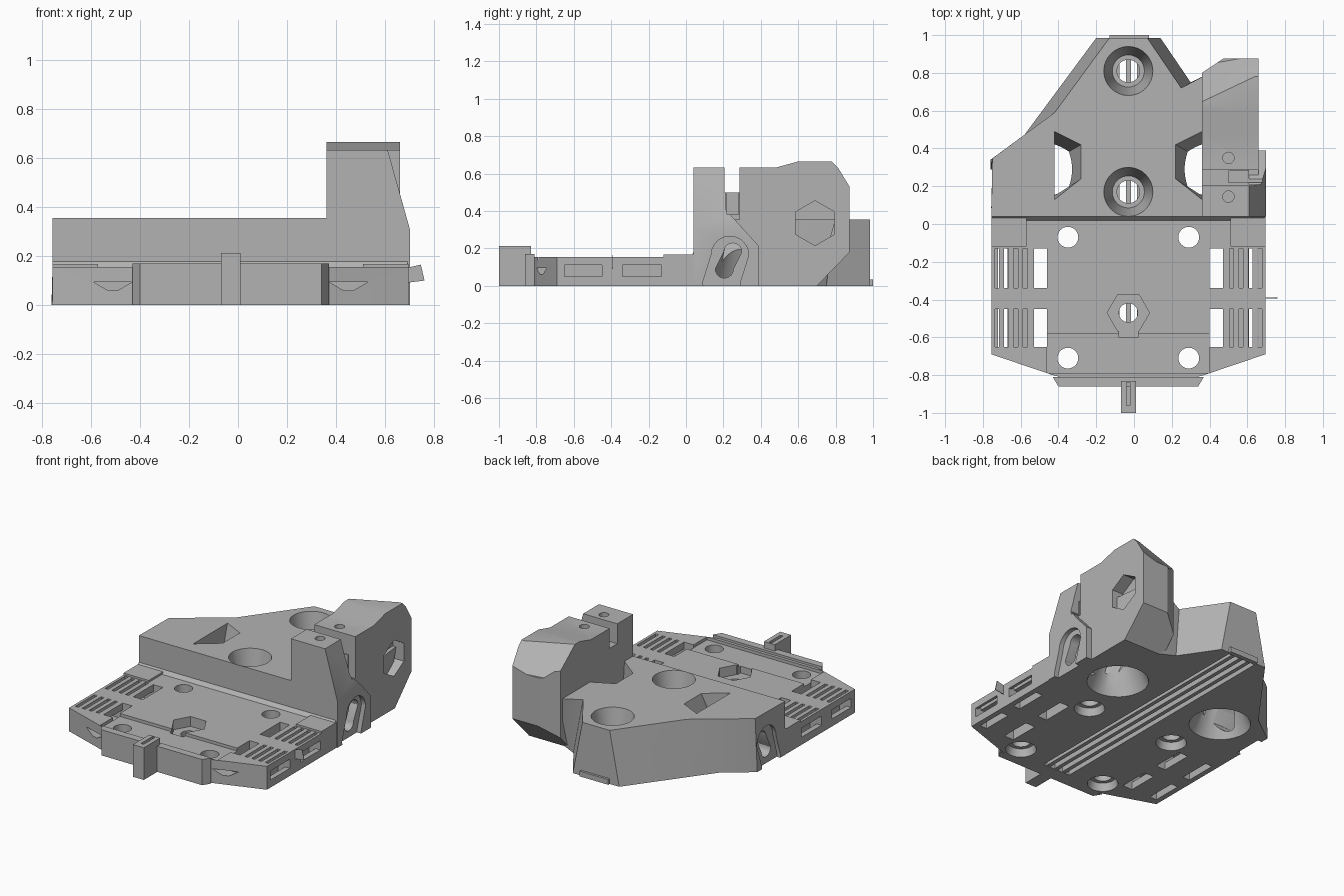
import bpy, bmesh
from math import sin, cos, pi, radians

cube = bpy.data.objects.get("Cube")
if cube:
    bpy.data.objects.remove(cube, do_unlink=True)

grey = bpy.data.materials.new("plain grey")
grey.use_nodes = True
GREY = (0.45, 0.45, 0.45, 1)
grey.diffuse_color = GREY
grey.node_tree.nodes["Principled BSDF"].inputs["Base Color"].default_value = GREY

CX = -0.03                      # symmetry line of the carriage
CLIP_ROWS = [(-0.65, -0.45), (-0.34, -0.13)]


def side(s, u):
    return CX + s * u


def loft(name, low, high, h0, h1, axis="z"):
    """Solid between two outlines with equal point counts."""
    place = {"z": lambda a, b, h: (a, b, h),
             "x": lambda a, b, h: (h, a, b),
             "y": lambda a, b, h: (a, h, b)}[axis]
    bm = bmesh.new()
    lo = [bm.verts.new(place(a, b, h0)) for a, b in low]
    hi = [bm.verts.new(place(a, b, h1)) for a, b in high]
    bm.faces.new(lo)
    bm.faces.new(hi)
    n = len(lo)
    for i in range(n):
        j = (i + 1) % n
        bm.faces.new((lo[i], lo[j], hi[j], hi[i]))
    bmesh.ops.recalc_face_normals(bm, faces=bm.faces)
    mesh = bpy.data.meshes.new(name)
    bm.to_mesh(mesh)
    bm.free()
    ob = bpy.data.objects.new(name, mesh)
    bpy.context.collection.objects.link(ob)
    mesh.materials.append(grey)
    return ob


def prism(name, pts, h0, h1, axis="z"):
    return loft(name, pts, pts, h0, h1, axis)


def box(name, x0, x1, y0, y1, z0, z1):
    return prism(name, [(x0, y0), (x1, y0), (x1, y1), (x0, y1)], z0, z1)


def ring(x, y, r, n=32, turn=0.0):
    return [(x + r * cos(turn + 2 * pi * i / n), y + r * sin(turn + 2 * pi * i / n))
            for i in range(n)]


def obround(a, b, r, n=12):
    """Rounded slot outline, upper end at b."""
    arc = [(b[0] + r * cos(pi * i / n), b[1] + r * sin(pi * i / n)) for i in range(n + 1)]
    return arc + [(a[0] - r * cos(pi * i / n), a[1] - r * sin(pi * i / n)) for i in range(n + 1)]


def cut(targets, cutter):
    for ob in targets:
        mod = ob.modifiers.new("cut", "BOOLEAN")
        mod.operation = "DIFFERENCE"
        mod.solver = "EXACT"
        mod.object = cutter
        bpy.context.view_layer.objects.active = ob
        bpy.ops.object.modifier_apply(modifier=mod.name)
    bpy.data.objects.remove(cutter, do_unlink=True)


# Front plate
half = [(0.36, -0.81), (0.40, -0.80), (0.725, -0.69), (0.725, 0.04)]
plate = prism("front_plate", [(side(1, u), y) for u, y in half]
              + [(side(-1, u), y) for u, y in reversed(half)], 0, 0.155)
lip = prism("front_lip", [(-0.43, -0.81), (-0.40, -0.86), (0.34, -0.86), (0.37, -0.81)], 0, 0.17)

# Rear block with leaning rear flanks
low = [(-0.755, 0.04), (-0.76, 0.34), (-0.58, 0.472), (-0.20, 0.985), (0.14, 0.985),
       (0.30, 0.75), (0.40, 0.70), (0.60, 0.70), (0.66, 0.30), (0.66, 0.04)]
high = [(-0.755, 0.04), (-0.75, 0.347), (-0.42, 0.59), (-0.13, 0.985), (0.07, 0.985),
        (0.25, 0.72), (0.40, 0.80), (0.60, 0.80), (0.66, 0.30), (0.66, 0.04)]
rear = loft("rear_block", low, high, 0, 0.355)
box("rear_lip", -0.13, 0.08, 0.97, 1.0, 0, 0.035)
prism("block_foot", [(0.015, 0.15), (0.05, 0.15), (0.05, 0.19)], -0.755, 0.69, "x")

# Tower on the left rear, its corner planed away
tower = prism("tower", [(0.285, 0), (0.70, 0), (0.875, 0.18), (0.875, 0.57), (0.78, 0.665),
                        (0.60, 0.665), (0.48, 0.632), (0.285, 0.632)], 0.36, 0.66, "x")
cut([tower], prism("c", [(0.30, 0.76), (0.48, 0.88), (0.48, 1.0), (0.30, 1.0)], -0.1, 1))
cut([tower], loft("c", [(0.3, 0.83), (0.7, 0.90), (0.7, 1.1), (0.3, 1.1)],
                  [(0.3, 0.60), (0.7, 0.79), (0.7, 1.1), (0.3, 1.1)], 0.50, 0.68))
column = prism("tower_column", [(0.36, 0), (0.70, 0), (0.70, 0.31), (0.61, 0.632), (0.36, 0.632)],
               0.04, 0.39, "y")
# slanted shoulder behind the column
cut([column], prism("c", [(0.21, 0.7), (0.21, 0.41), (0.41, 0.19), (0.41, 0.7)], 0.61, 0.8, "x"))
cut([tower, column], box("c", 0.3, 0.8, 0.205, 0.285, 0.50, 0.8))
cut([tower, column], box("c", 0.5, 0.8, 0.22, 0.28, 0.38, 0.6))
cut([tower], prism("c", ring(0.69, 0.335, 0.12, 6, pi / 2), 0.58, 0.8, "x"))
for y in (0.145, 0.35):
    cut([tower, column], prism("c", ring(0.50, y, 0.03, 24), 0.40, 0.8))

# Side windows, funnels below them and belt tunnels
for s in (-1, 1):
    top = [(side(s, u), y) for u, y in ((0.39, 0.49), (0.39, 0.13), (0.25, 0.24), (0.25, 0.42))]
    bot = [(side(s, u), y) for u, y in ((0.39, 0.42), (0.39, 0.15), (0.32, 0.19), (0.32, 0.38))]
    cut([rear], loft("c", bot, top, 0.12, 0.356))
    cut([rear, column, tower], loft("c", ring(side(s, 0.40), 0.29, 0.19),
                                    ring(side(s, 0.40), 0.29, 0.10), -0.01, 0.20))
    tunnel = obround((0.205, 0.09), (0.25, 0.18), 0.048)
    cut([rear, column, tower], prism("c", tunnel, *sorted((side(s, 0.36), side(s, 0.9))), "x"))
    arch = obround((0.19, 0.02), (0.235, 0.165), 0.10)
    cut([rear, column], prism("c", arch, *sorted((side(s, 0.70), side(s, 0.9))), "x"))

# Stepped bores in the rear block
for y in (0.17, 0.81):
    cut([rear], loft("c", ring(CX, y, 0.085), ring(CX, y, 0.13), 0.12, 0.356))
    cut([rear], prism("c", ring(CX, y, 0.06), -0.01, 0.2))

# Plate: recessed front strip, nut pocket and screw holes
cut([plate], box("c", CX - 0.43, CX + 0.43, -0.79, -0.58, 0.135, 0.3))
cut([plate], box("c", CX - 0.05, CX + 0.05, -0.60, -0.50, 0.09, 0.3))
cut([plate], prism("c", ring(CX, -0.47, 0.112, 6), 0.09, 0.3))
cut([plate], prism("c", ring(CX, -0.47, 0.05), -0.1, 0.3))
for s in (-1, 1):
    for y in (-0.07, -0.71):
        cut([plate], prism("c", ring(side(s, 0.32), y, 0.055), -0.1, 0.3))
        cut([plate], loft("c", ring(side(s, 0.32), y, 0.095), ring(side(s, 0.32), y, 0.08), -0.01, 0.05))

    # Belt clips: through slots, side passages and toothed grooves
    for y0, y1 in CLIP_ROWS:
        def clip_cut(u0, u1, z0, z1):
            a, b = sorted((side(s, u0), side(s, u1)))
            cut([plate], box("c", a, b, y0, y1, z0, z1))
        clip_cut(0.43, 0.50, -0.1, 0.3)
        clip_cut(0.49, 0.80, 0.05, 0.11)
        clip_cut(0.64, 0.69, -0.1, 0.06)
        for i in range(4):
            clip_cut(0.535 + i * 0.05, 0.557 + i * 0.05, 0.10, 0.3)

    # Pointed notch in each front corner
    corner = [(side(s, u), z) for u, z in ((0.40, 0.095), (0.56, 0.095), (0.50, 0.06), (0.46, 0.06))]
    cut([plate], prism("c", corner, -0.85, -0.70, "y"))

    # Raised pad beside the rear block
    a, b = sorted((side(s, 0.54), side(s, 0.725)))
    box("left_pad" if s > 0 else "right_pad", a, b, -0.12, 0.05, 0.15, 0.168)

# Underside channel with its ribs
cut([plate, rear], box("c", CX - 0.10, CX + 0.10, -0.76, 0.97, -0.1, 0.04))
for label, u in (("left", 0.06), ("middle", 0.0), ("right", -0.06)):
    box(label + "_channel_rib", CX + u - 0.013, CX + u + 0.013, -0.76, 0.97, 0.005, 0.04)

# Front tab with a thin slit, and a small side fin
tab = box("front_tab", -0.07, 0.01, -1.0, -0.83, 0, 0.213)
cut([tab], box("c", -0.04, -0.02, -0.96, -0.84, 0.10, 0.3))
prism("side_fin", [(0.68, 0.09), (0.76, 0.10), (0.745, 0.165), (0.68, 0.15)], -0.394, -0.39, "y")

# Crisp edges with smooth bores
bpy.ops.object.select_all(action="DESELECT")
for ob in bpy.context.scene.objects:
    if ob.type == "MESH":
        ob.select_set(True)
        bpy.context.view_layer.objects.active = ob
bpy.ops.object.shade_smooth_by_angle(angle=radians(30))
